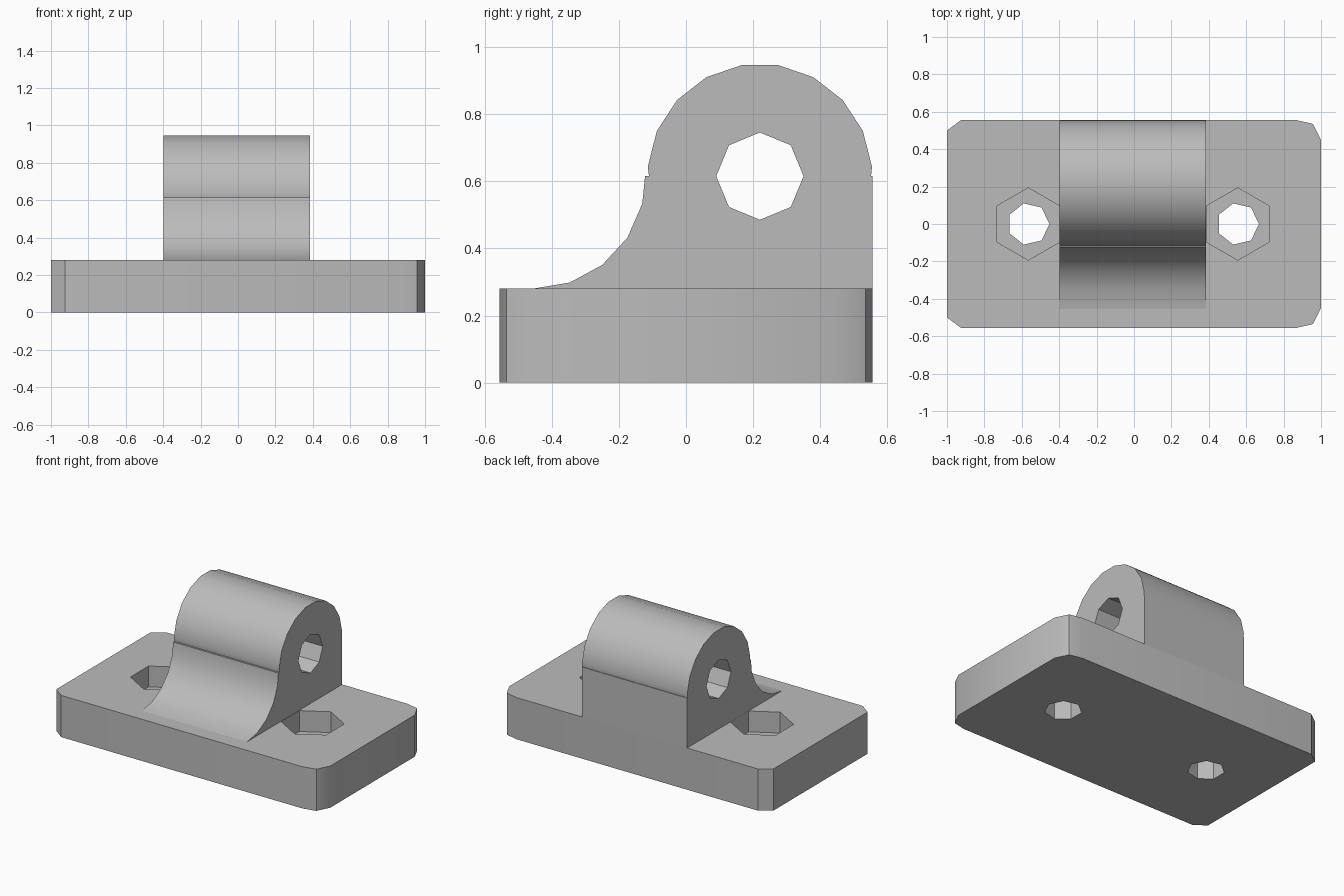
import bpy, bmesh
from math import sin, cos, radians
from mathutils import Vector

cube = bpy.data.objects.get("Cube")
if cube:
    bpy.data.objects.remove(cube, do_unlink=True)

grey = bpy.data.materials.new("plain grey")
grey.use_nodes = True
colour = (0.5, 0.5, 0.5, 1)
grey.diffuse_color = colour
grey.node_tree.nodes["Principled BSDF"].inputs["Base Color"].default_value = colour


def prism(name, points, offset):
    """Extrude a closed loop of 3D points along an offset."""
    bm = bmesh.new()
    face = bm.faces.new([bm.verts.new(p) for p in points])
    ext = bmesh.ops.extrude_face_region(bm, geom=[face])
    verts = [v for v in ext["geom"] if isinstance(v, bmesh.types.BMVert)]
    bmesh.ops.translate(bm, verts=verts, vec=Vector(offset))
    bmesh.ops.recalc_face_normals(bm, faces=bm.faces)
    mesh = bpy.data.meshes.new(name)
    bm.to_mesh(mesh)
    bm.free()
    mesh.materials.append(grey)
    obj = bpy.data.objects.new(name, mesh)
    bpy.context.collection.objects.link(obj)
    return obj


def arc(cx, cy, r, start, step, count):
    return [(cx + r * cos(radians(start + i * step)),
             cy + r * sin(radians(start + i * step))) for i in range(count)]


def select(obj):
    bpy.ops.object.select_all(action='DESELECT')
    obj.select_set(True)
    bpy.context.view_layer.objects.active = obj


def cut(target, cutter):
    cutter.hide_render = True
    mod = target.modifiers.new("cut", 'BOOLEAN')
    mod.operation = 'DIFFERENCE'
    mod.solver = 'EXACT'
    mod.object = cutter
    select(target)
    bpy.ops.object.modifier_apply(modifier=mod.name)
    bpy.data.objects.remove(cutter, do_unlink=True)


TOP, BACK = 0.28, 0.555

# Base plate with clipped corners, mirrored front to back
half = [(-1, -0.5), (-0.925, -BACK), (0.87, -BACK), (0.957, -0.535), (1, -0.45)]
outline = half + [(x, -y) for x, y in reversed(half)]
base = prism("base_plate", [(x, y, 0) for x, y in outline], (0, 0, TOP))

# Bolt holes with hexagonal nut recesses
for x in (-0.565, 0.555):
    hexagon = arc(x, 0, 0.193, 30, 60, 6)
    hole = arc(x, 0, 0.113, 0, 360 / 7, 7)
    cut(base, prism("nut_cutter", [(a, b, 0.14) for a, b in hexagon], (0, 0, 0.3)))
    cut(base, prism("hole_cutter", [(a, b, -0.1) for a, b in hole], (0, 0, 0.6)))

# Hinge lug: flat back, round top, concave fillet at the front
cy, cz, r = 0.22, 0.615, 0.335
step = 360 / 19
barrel = arc(cy, cz, r, 90 - 4.5 * step, step, 10)
fillet = arc(cy - 2 * r - 0.005, cz, r, -90 + 4 * step, -step, 5)
profile = ([(BACK, TOP), (BACK, cz), (BACK - 0.004, cz)] + barrel
           + [(-0.11, cz), (-0.122, cz)] + fillet)
lug = prism("hinge_lug", [(-0.397, y, z) for y, z in profile], (0.782, 0, 0))

# Pin bore through the lug
bore = arc(cy, cz, 0.13, 0, 45, 8)
cut(lug, prism("bore_cutter", [(-0.6, y, z) for y, z in bore], (1.2, 0, 0)))

for part in (base, lug):
    select(part)
    bpy.ops.object.shade_smooth_by_angle(angle=radians(30))
